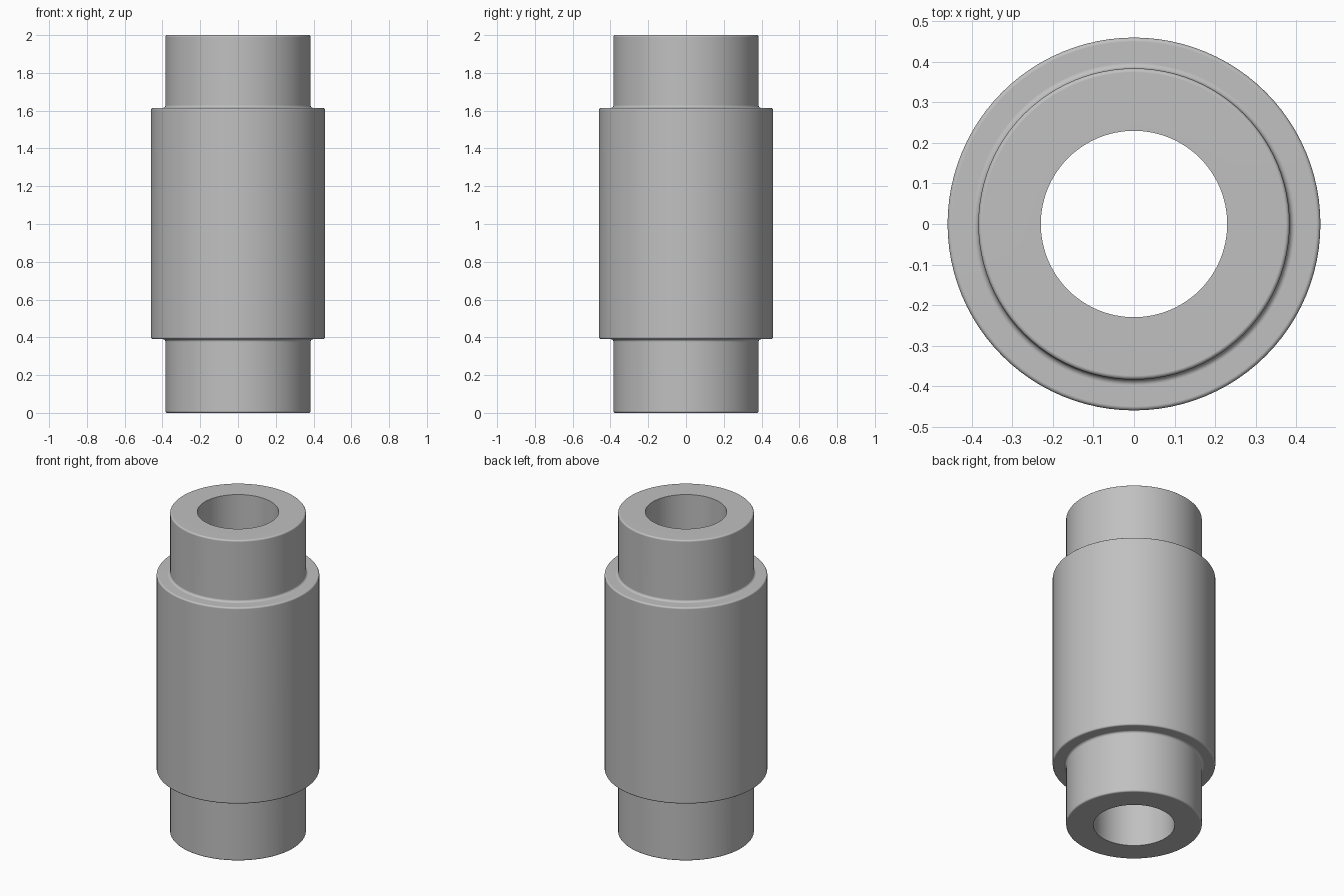
import bpy, bmesh, math
from mathutils import Vector

if "Cube" in bpy.data.objects:
    bpy.data.objects.remove(bpy.data.objects["Cube"])

SEGMENTS = 96
R_BORE, R_END, R_BODY = 0.23, 0.384, 0.46
Z_LOW, Z_HIGH, HEIGHT = 0.39, 1.615, 2.0

metal = bpy.data.materials.new("grey_metal")
metal.diffuse_color = (0.53, 0.53, 0.53, 1)
metal.use_nodes = True
metal.node_tree.nodes["Principled BSDF"].inputs["Base Color"].default_value = metal.diffuse_color

# Half section: radius, height, fillet radius
corners = [
    (R_BORE, 0, 0), (R_END, 0, 0.01),
    (R_END, Z_LOW, 0.014), (R_BODY, Z_LOW, 0.01),
    (R_BODY, Z_HIGH, 0.01), (R_END, Z_HIGH, 0.014),
    (R_END, HEIGHT, 0.01), (R_BORE, HEIGHT, 0),
]


def rounded(points, steps=5):
    """Replace each right-angled corner by a quarter arc."""
    out = []
    for i, (r, z, f) in enumerate(points):
        p = Vector((r, z))
        if f == 0:
            out.append(p)
            continue
        a = (Vector(points[i - 1][:2]) - p).normalized() * f
        b = (Vector(points[(i + 1) % len(points)][:2]) - p).normalized() * f
        for k in range(steps + 1):
            t = math.pi / 2 * k / steps
            out.append(p + a + b - b * math.cos(t) - a * math.sin(t))
    return out


# Stepped sleeve: closed section turned around the z axis
profile = rounded(corners)
bm = bmesh.new()
rings = []
for s in range(SEGMENTS):
    c, n = math.cos(2 * math.pi * s / SEGMENTS), math.sin(2 * math.pi * s / SEGMENTS)
    rings.append([bm.verts.new((p.x * c, p.x * n, p.y)) for p in profile])
for s in range(SEGMENTS):
    a, b = rings[s], rings[(s + 1) % SEGMENTS]
    for i in range(len(profile)):
        j = (i + 1) % len(profile)
        bm.faces.new((a[i], b[i], b[j], a[j]))
bmesh.ops.recalc_face_normals(bm, faces=bm.faces)
mesh = bpy.data.meshes.new("stepped_sleeve")
bm.to_mesh(mesh)
bm.free()
mesh.materials.append(metal)
sleeve = bpy.data.objects.new("stepped_sleeve", mesh)
bpy.context.collection.objects.link(sleeve)

# Smooth walls and fillets, sharp bore edges
bpy.context.view_layer.objects.active = sleeve
sleeve.select_set(True)
bpy.ops.object.shade_smooth_by_angle(angle=math.radians(30))
# Flat end faces and shoulders keep even shading
normals = sleeve.modifiers.new("weighted_normals", 'WEIGHTED_NORMAL')
normals.keep_sharp = True
